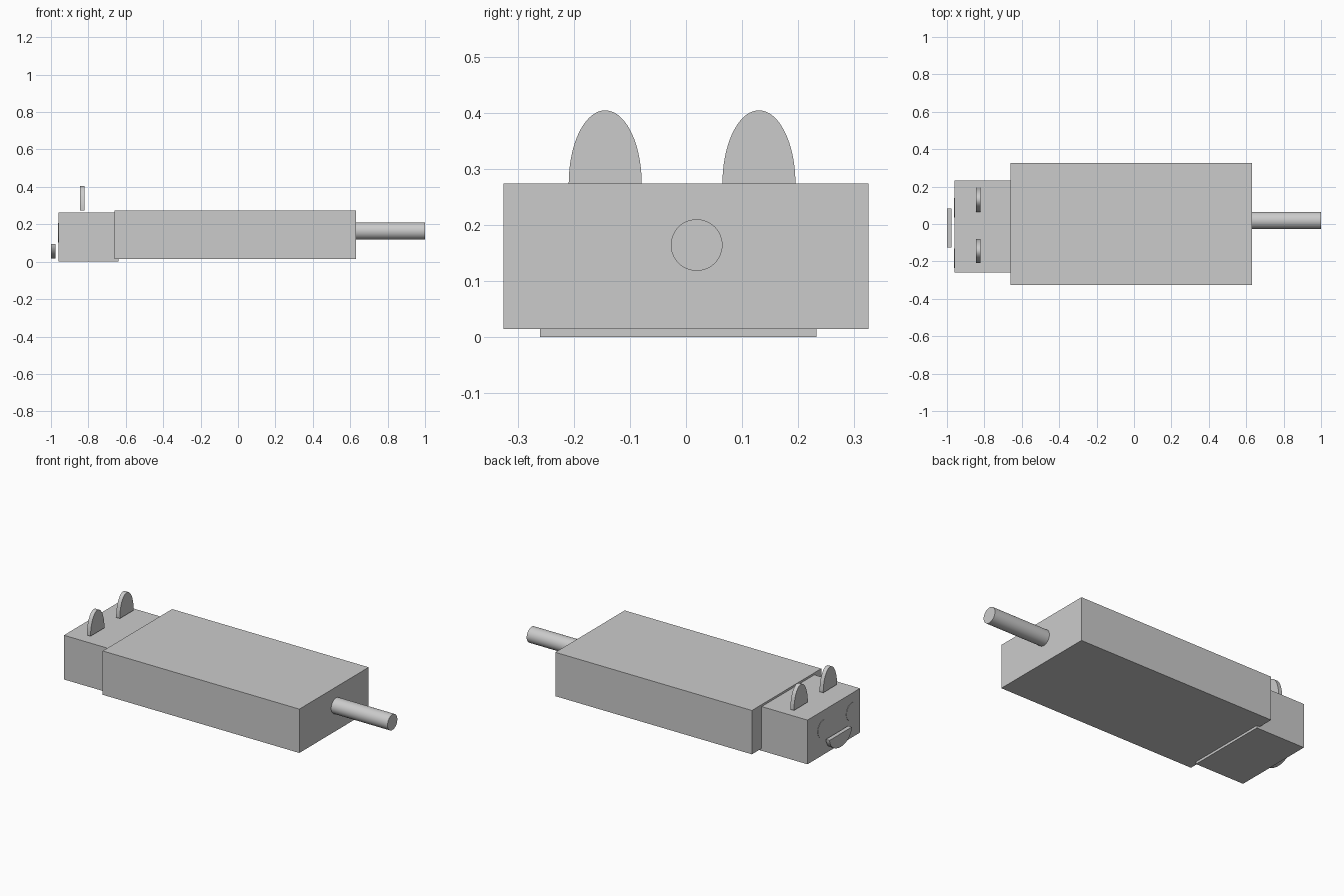
import bpy, bmesh, math
from mathutils import Vector

cube = bpy.data.objects.get("Cube")
if cube:
    bpy.data.objects.remove(cube, do_unlink=True)

GREY = (0.6, 0.6, 0.6, 1.0)
grey = bpy.data.materials.new("plain grey")
grey.use_nodes = True
grey.diffuse_color = GREY
grey.node_tree.nodes["Principled BSDF"].inputs["Base Color"].default_value = GREY


def finish(name, bm, smooth=False):
    bmesh.ops.recalc_face_normals(bm, faces=bm.faces)
    mesh = bpy.data.meshes.new(name)
    bm.to_mesh(mesh)
    bm.free()
    mesh.materials.append(grey)
    obj = bpy.data.objects.new(name, mesh)
    bpy.context.collection.objects.link(obj)
    if smooth:
        bpy.ops.object.select_all(action='DESELECT')
        obj.select_set(True)
        bpy.context.view_layer.objects.active = obj
        bpy.ops.object.shade_smooth_by_angle(angle=math.radians(30))
    return obj


def block(name, low, high):
    low, high = Vector(low), Vector(high)
    bm = bmesh.new()
    bmesh.ops.create_cube(bm, size=1)
    for v in bm.verts:
        v.co = (low + high) / 2 + v.co * (high - low)
    return finish(name, bm)


def slab(name, x0, x1, y, z, ry, rz, start=0, sweep=360, steps=48):
    """Ellipse, or a sector of one, in the YZ plane, extruded along X."""
    bm = bmesh.new()
    count = steps if sweep == 360 else steps + 1
    angles = [math.radians(start + sweep * i / steps) for i in range(count)]
    face = bm.faces.new([bm.verts.new((x0, y + ry * math.cos(a), z + rz * math.sin(a)))
                         for a in angles])
    result = bmesh.ops.extrude_face_region(bm, geom=[face], use_keep_orig=True)
    moved = [g for g in result["geom"] if isinstance(g, bmesh.types.BMVert)]
    bmesh.ops.translate(bm, verts=moved, vec=(x1 - x0, 0, 0))
    return finish(name, bm, smooth=True)


# Body and head
block("body", (-0.66, -0.325, 0.014), (0.63, 0.325, 0.274))
block("head", (-0.96, -0.26, 0), (-0.64, 0.233, 0.262))

# Tail rod
slab("tail", 0.62, 1.0, 0.019, 0.164, 0.046, 0.046)

# Half-oval ears standing over the head
for side, y in (("right", -0.144), ("left", 0.13)):
    slab(side + "_ear", -0.845, -0.821, y, 0.274, 0.065, 0.13, sweep=180)

# Face: two flat round eyes and a half-oval mouth
for side, y in (("right", -0.182), ("left", 0.086)):
    slab(side + "_eye", -0.962, -0.955, y, 0.155, 0.052, 0.052)
slab("mouth", -1.0, -0.976, -0.022, 0.095, 0.104, 0.078, start=180, sweep=180)
